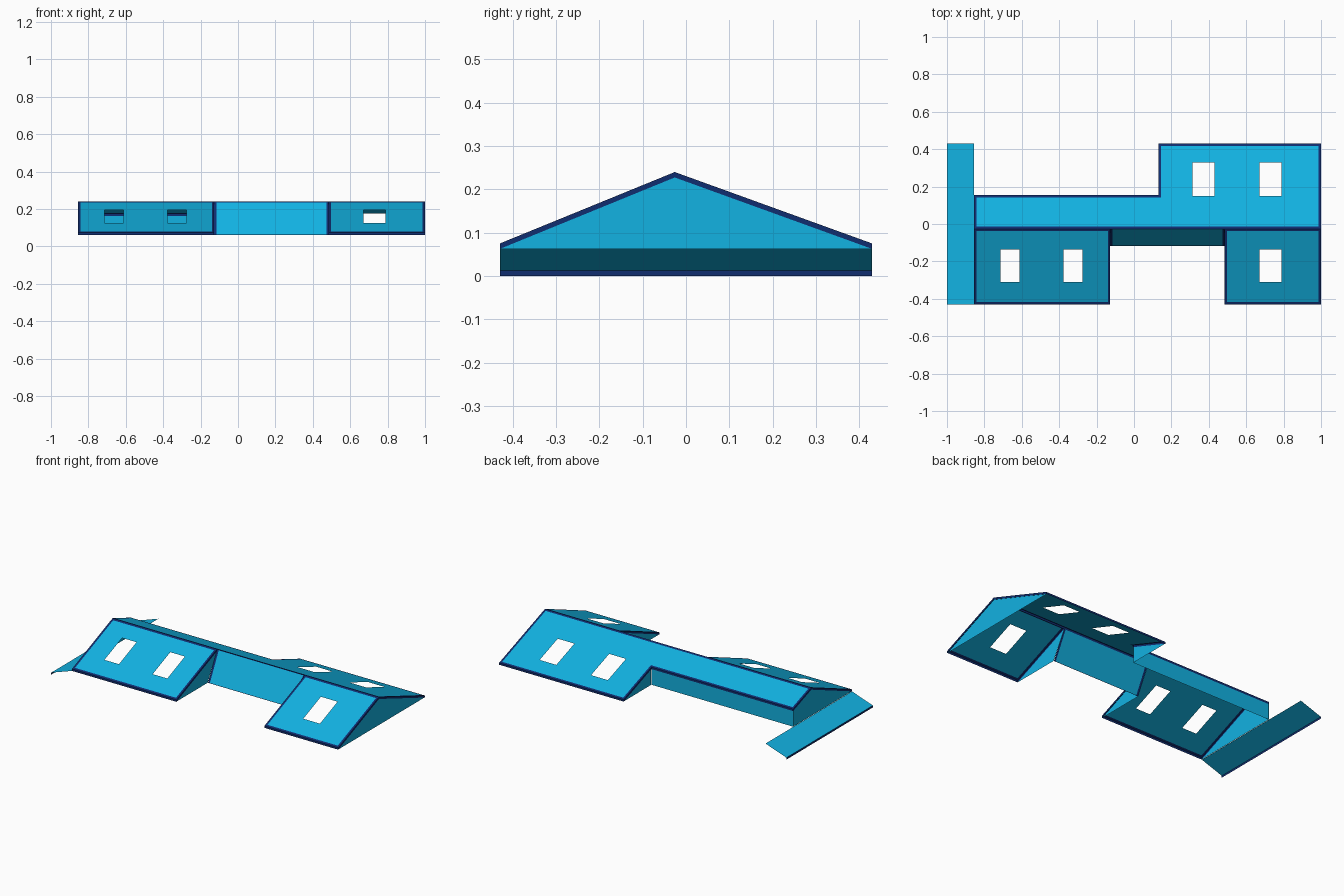
import bpy, bmesh

if "Cube" in bpy.data.objects:
    bpy.data.objects.remove(bpy.data.objects["Cube"])


def make_material(name, rgb):
    mat = bpy.data.materials.new(name)
    mat.use_nodes = True
    color = (*rgb, 1)
    mat.diffuse_color = color
    bsdf = next(n for n in mat.node_tree.nodes if n.type == 'BSDF_PRINCIPLED')
    bsdf.inputs["Base Color"].default_value = color
    return mat


BLUE = make_material("roof blue", (0.006, 0.445, 0.76))
NAVY = make_material("trim navy", (0.005, 0.026, 0.16))

# Shared dimensions
LEFT, RIGHT = -0.855, 1.0
GAP_L, GAP_R = -0.127, 0.485      # opening between the two front wings
STEP_X, STEP_Y = 0.132, 0.155     # step in the rear slope
EAVE_Y, RIDGE_Y = 0.43, -0.026
EAVE_Z, RIDGE_Z = 0.075, 0.24
TRIM = 0.0125
BASE_Z = EAVE_Z - TRIM
FOOT_Y = -0.117                   # foot of the recessed panel
RIDGE = (RIDGE_Y, RIDGE_Z)


def finish(name, bm, normals=False):
    bmesh.ops.remove_doubles(bm, verts=bm.verts, dist=1e-5)
    bmesh.ops.dissolve_limit(bm, angle_limit=0.01, verts=bm.verts,
                             edges=bm.edges, delimit={'MATERIAL'})
    mesh = bpy.data.meshes.new(name)
    bm.to_mesh(mesh)
    bm.free()
    for mat in (BLUE, NAVY):
        mesh.materials.append(mat)
    obj = bpy.data.objects.new(name, mesh)
    bpy.context.collection.objects.link(obj)
    return obj


def add_face(bm, points, material=0):
    face = bm.faces.new([bm.verts.new(p) for p in points])
    face.material_index = material


def inside(x, y, rects):
    return any(a < x < b and c < y < d for a, b, c, d in rects)


def slope(name, rects, low, high, windows=(), border=(TRIM, TRIM), drop=TRIM):
    """Sloping sheet over a union of rectangles, with rim, fascia and openings."""
    bx, by = border
    xs, ys = set(), set()
    for a, b, c, d in rects:
        xs.update(v + s * bx for v in (a, b) for s in (-1, 0, 1))
        ys.update(v + s * by for v in (c, d) for s in (-1, 0, 1))
    for a, b, c, d in windows:
        xs.update((a, b))
        ys.update((c, d))
    xs, ys = sorted(xs), sorted(ys)

    def point(x, y, down=0):
        t = (y - low[0]) / (high[0] - low[0])
        return (x, y, low[1] + t * (high[1] - low[1]) - down)

    bm = bmesh.new()
    for x0, x1 in zip(xs, xs[1:]):
        for y0, y1 in zip(ys, ys[1:]):
            cx, cy = (x0 + x1) / 2, (y0 + y1) / 2
            if not inside(cx, cy, rects) or inside(cx, cy, windows):
                continue
            rim = any(not inside(cx + i * bx, cy + j * by, rects)
                      for i in (-1, 0, 1) for j in (-1, 0, 1))
            add_face(bm, [point(x0, y0), point(x1, y0), point(x1, y1), point(x0, y1)], int(rim))
            # Fascia below each outer side
            sides = [((x0, y0), (x1, y0), 0, -1), ((x1, y0), (x1, y1), 1, 0),
                     ((x1, y1), (x0, y1), 0, 1), ((x0, y1), (x0, y0), -1, 0)]
            for p, q, i, j in sides:
                if drop and not inside(cx + i * bx, cy + j * by, rects):
                    add_face(bm, [point(*p, drop), point(*q, drop), point(*q), point(*p)], 1)
    return finish(name, bm)


def sheet(name, points, material=0):
    bm = bmesh.new()
    add_face(bm, points, material)
    return finish(name, bm)


def gable(name, x, profile, facing):
    points = [(x, y, z) for y, z in profile]
    return sheet(name, points if facing > 0 else points[::-1])


# Front slopes with roof window openings
FRONT_EAVE, BACK_EAVE = (-EAVE_Y, EAVE_Z), (EAVE_Y, EAVE_Z)
WIN_F = (-0.31, -0.135)
WIN_B = (0.15, 0.33)
slope("front_left_slope", [(LEFT, GAP_L, -EAVE_Y, RIDGE_Y)], FRONT_EAVE, RIDGE,
      [(-0.713, -0.612, *WIN_F), (-0.377, -0.275, *WIN_F)])
slope("front_right_slope", [(GAP_R, RIGHT, -EAVE_Y, RIDGE_Y)], FRONT_EAVE, RIDGE,
      [(0.672, 0.788, *WIN_F)])

# Stepped rear slope
slope("rear_slope", [(LEFT, RIGHT, RIDGE_Y, STEP_Y), (STEP_X, RIGHT, RIDGE_Y, EAVE_Y)],
      BACK_EAVE, RIDGE, [(0.313, 0.43, *WIN_B), (0.672, 0.788, *WIN_B)])

# Steep recessed panel between the front wings
slope("recessed_panel", [(GAP_L, GAP_R, FOOT_Y, RIDGE_Y - 0.001)],
      (FOOT_Y, BASE_Z), RIDGE, border=(TRIM, 0.001), drop=0)

# Gable walls
INSET = 0.002
top = (RIDGE_Y, RIDGE_Z - TRIM)
front_foot, back_foot = (-EAVE_Y, BASE_Z), (EAVE_Y, BASE_Z)
step_z = EAVE_Z + (EAVE_Y - STEP_Y) / (EAVE_Y - RIDGE_Y) * (RIDGE_Z - EAVE_Z) - TRIM
step_top, step_foot = (STEP_Y, step_z), (STEP_Y, BASE_Z)
gable("right_gable", RIGHT - INSET, [front_foot, back_foot, top], 1)
gable("left_gable", LEFT + INSET, [front_foot, step_foot, step_top, top], -1)
for name, x, facing in (("left_wing_side", GAP_L - INSET, 1), ("right_wing_side", GAP_R + INSET, -1)):
    gable(name, x, [front_foot, (FOOT_Y, BASE_Z), top], facing)
gable("step_gable", STEP_X + INSET, [step_foot, back_foot, step_top], -1)

# Low rear wall
wall_y = STEP_Y - INSET
sheet("rear_wall", [(STEP_X, wall_y, BASE_Z), (LEFT, wall_y, BASE_Z),
                    (LEFT, wall_y, step_z), (STEP_X, wall_y, step_z)])

# Lean-to strip with its fascia
sheet("side_canopy", [(-1, -EAVE_Y, TRIM), (LEFT, -EAVE_Y, BASE_Z),
                      (LEFT, EAVE_Y, BASE_Z), (-1, EAVE_Y, TRIM)])
sheet("canopy_fascia", [(-1, EAVE_Y, 0), (-1, -EAVE_Y, 0),
                        (-1, -EAVE_Y, TRIM), (-1, EAVE_Y, TRIM)], 1)
